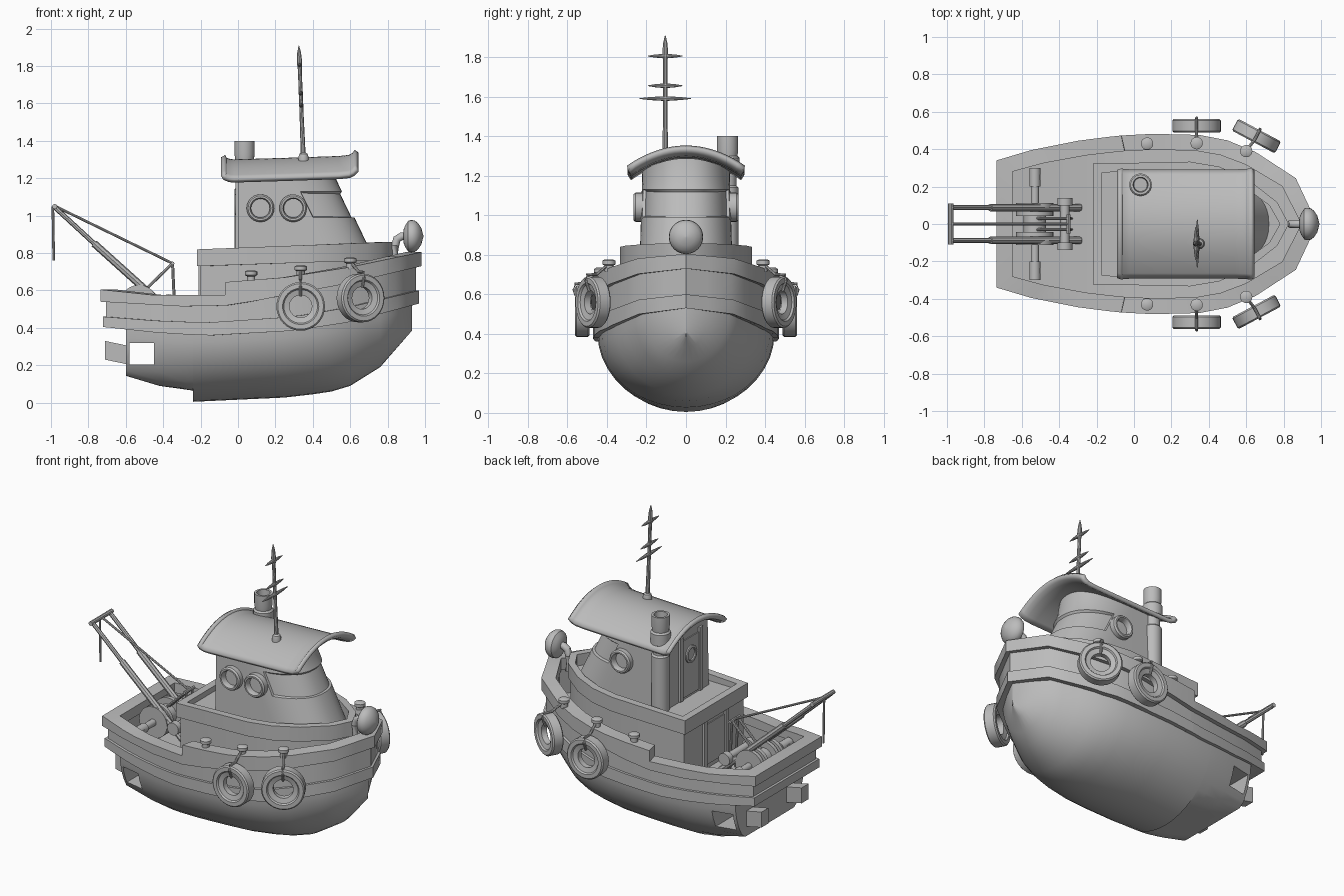
import bpy, bmesh, math
from mathutils import Vector

cube = bpy.data.objects.get("Cube")
if cube:
    bpy.data.objects.remove(cube, do_unlink=True)

grey = bpy.data.materials.new("plain_grey")
grey.use_nodes = True
grey.diffuse_color = (0.5, 0.5, 0.5, 1)
grey.node_tree.nodes["Principled BSDF"].inputs["Base Color"].default_value = (0.5, 0.5, 0.5, 1)
parts = []


def finish(name, bm):
    bmesh.ops.recalc_face_normals(bm, faces=bm.faces)
    me = bpy.data.meshes.new(name)
    bm.to_mesh(me)
    bm.free()
    me.materials.append(grey)
    ob = bpy.data.objects.new(name, me)
    bpy.context.collection.objects.link(ob)
    parts.append(ob)
    return ob


def loft_bm(rings, wrap=False):
    """Skin closed rings; wrap joins last to first, otherwise both ends are capped."""
    bm = bmesh.new()
    vs = [[bm.verts.new(p) for p in r] for r in rings]
    n = len(vs[0])
    for a, b in zip(vs, vs[1:] + vs[:1] if wrap else vs[1:]):
        for i in range(n):
            j = (i + 1) % n
            bm.faces.new((a[i], a[j], b[j], b[i]))
    if not wrap:
        for r in (vs[0], vs[-1]):
            for i in range((n - 1) // 2):
                bm.faces.new(dict.fromkeys((r[i], r[i + 1], r[n - 2 - i], r[n - 1 - i])))
    return bm


def loft(name, rings, wrap=False):
    return finish(name, loft_bm(rings, wrap))


def circle(c, axis, r, n):
    q = Vector(axis).to_track_quat('Z', 'Y')
    return [Vector(c) + q @ Vector((r * math.cos(k * math.tau / n), r * math.sin(k * math.tau / n), 0))
            for k in range(n)]


def turned(name, loc, axis, profile, wrap=False, n=24):
    """Revolve (radius, height) pairs about an axis."""
    d = Vector(axis).normalized()
    return loft(name, [circle(Vector(loc) + d * h, d, r, n) for r, h in profile], wrap)


def tube(name, pts, r, n=10):
    pts = [Vector(p) for p in pts]
    last = len(pts) - 1
    return loft(name, [circle(p, pts[min(i + 1, last)] - pts[max(i - 1, 0)], r, n)
                       for i, p in enumerate(pts)])


def box(name, lo, hi):
    return loft(name, [[(x, lo[1], lo[2]), (x, hi[1], lo[2]), (x, hi[1], hi[2]), (x, lo[1], hi[2])]
                       for x in (lo[0], hi[0])])


def table(*pts):
    """Piecewise-linear function through the points."""
    def f(x):
        if x <= pts[0][0]:
            return pts[0][1]
        for (a, u), (b, v) in zip(pts, pts[1:]):
            if x <= b:
                return u + (v - u) * (x - a) / (b - a)
        return pts[-1][1]
    return f


def plan_ring(beam, xs, off, zf):
    """Loop round a boat-shaped plan, shrunk by off, at height zf(x)."""
    mid = (xs[0] + xs[-1]) / 2
    sx = 1 - off / (xs[-1] - mid)
    sy = 1 - off / beam(mid)
    half = [(mid + (x - mid) * sx, beam(x) * sy, zf(x)) for x in xs]
    return [(x, -y, z) for x, y, z in half] + [(x, y, z) for x, y, z in half[-2::-1]]


def band(name, beam, xs, outer, inner, low, high):
    loft(name, [plan_ring(beam, xs, o, f) for o, f in
                ((outer, low), (outer, high), (inner, high), (inner, low))], wrap=True)


# Hull lines
beam = table((-.735, .34), (-.55, .395), (-.3, .445), (-.09, .472), (.1, .482), (.35, .476),
             (.5, .447), (.65, .385), (.865, .245), (.98, 0))
strake_low = table((-.73, .405), (-.4, .37), (-.15, .36), (.3, .385), (.6, .43), (.98, .53))
strake_top = table((-.73, .46), (-.4, .435), (-.15, .43), (.3, .46), (.6, .51), (.98, .6))
rail_low = table((-.73, .54), (-.3, .515), (-.03, .52), (.25, .575), (.6, .64), (.98, .73))
rail_top = table((-.735, .605), (-.45, .575), (-.07, .575), (-.068, .645), (.25, .67), (.6, .725), (.98, .805))
keel = table((-.24, .005), (.3, .03), (.5, .06), (.6, .09), (.76, .19), (.93, .385))
aft_floor = table((-.62, .15), (-.42, .09), (-.242, .065), (-.24, 0))
xs = [-.735, -.55, -.45, -.3, -.15, -.07, -.068, .1, .25, .35, .43, .5, .58, .65, .76, .865, .925, .98]

# Rounded lower hull, flattened aft, with openings near the stern
sections = []
for x in [-.6, -.42, -.3, -.242, -.24, -.1, .1, .25, .4, .5, .6, .68, .76, .82, .88, .93]:
    b, top, bot = max(beam(x + .03) - .035, .004), strake_low(x) + .02, keel(x)
    sections.append([(x, -b * math.cos(t * math.pi / 20),
                      max(top - (top - bot) * math.sin(t * math.pi / 20), aft_floor(x) + .0002 * abs(t - 10)))
                     for t in range(21)])
hull = loft("lower_hull", sections)
cutter = box("stern_cutter", (-.58, -.6, .205), (-.45, .6, .32))
parts.remove(cutter)
cutter.hide_render = True
mod = hull.modifiers.new("stern_opening", 'BOOLEAN')
mod.object = cutter
mod.solver = 'EXACT'
bpy.context.view_layer.objects.active = hull
bpy.ops.object.modifier_apply(modifier=mod.name)
bpy.data.objects.remove(cutter, do_unlink=True)

# Strake, bulwark, rail and deck
band("rubbing_strake", beam, xs, .012, .06, strake_low, strake_top)
band("bulwark", beam, xs, .028, .075, strake_low, rail_low)
band("rail", beam, xs, 0, .085, rail_low, rail_top)
loft("deck", [plan_ring(beam, xs, .05, lambda x, d=d: strake_low(x) + d) for d in (0, .05)])
for s in (-1, 1):
    loft("rudder", [[(x, s * .17, z), (x, s * .24, z), (x, s * .24, z + .1), (x, s * .17, z + .1)]
                    for x, z in ((-.71, .23), (-.59, .205))])

# Deckhouse with raised coaming
house = table((-.2, .305), (.3, .315), (.45, .29), (.6, .225), (.75, .11), (.81, 0))
hx = [-.2, 0, .3, .38, .45, .53, .6, .68, .75, .785, .81]
coam_low = table((-.2, .73), (.81, .765))
coam_top = table((-.2, .82), (.81, .86))
loft("deckhouse", [plan_ring(house, hx, 0, lambda x, z=z: z) for z in (.4, .785)])
band("coaming", house, hx, -.018, .03, coam_low, coam_top)
box("deckhouse_door", (-.206, -.1, .44), (-.19, .08, .7))
for y in (-.12, .1):
    box("deckhouse_door_post", (-.212, y - .015, .42), (-.19, y + .015, .73))

# Wheelhouse with a rounded raked front and inset wraparound window


def roof_arch(y):
    return 1.288 - .1 * (y / .285) ** 2


def cabin_ring(z, under_roof=False):
    nose = .69 - (z - .85) * .48
    w = .232 - .03 * (z - .85)
    bow = nose - .3
    half = [(0, w), (.1, w), (.2, w), (bow, w)]
    half += [(bow + .3 * math.sin(k * math.pi / 24), w * math.cos(k * math.pi / 24) ** .85)
             for k in range(1, 12)] + [(nose, 0)]
    ring = [(x, -y) for x, y in half] + half[-2::-1]
    return [(x, y, roof_arch(y) if under_roof else z) for x, y in ring]


bm = loft_bm([cabin_ring(z) for z in (.78, .99, 1.13, 1.19)] + [cabin_ring(1.22, True)])
glass = [f for f in bm.faces if f.calc_center_median().x > .36 and .99 < f.calc_center_median().z < 1.13]
bmesh.ops.recalc_face_normals(bm, faces=bm.faces)
bmesh.ops.inset_region(bm, faces=glass, thickness=.008, depth=-.014)
finish("wheelhouse", bm)

# Wheelhouse door, portholes
box("cabin_door", (-.006, -.13, .8), (.01, .05, 1.17))
for y in (-.14, .06):
    box("cabin_door_post", (-.014, y - .015, .79), (.01, y + .015, 1.2))
ring_profile = [(.074, 0), (.074, .035), (.066, .045), (.056, .045), (.05, .035), (.05, 0)]
turned("door_window", (-.004, -.04, 1.06), (-1, 0, 0), [(r * .75, h * .3) for r, h in ring_profile], True)
for x, s in ((.12, -1), (.295, -1), (.295, 1)):
    turned("porthole", (x, s * .22, 1.04), (0, s, 0), ring_profile, True)

# Arched roof with upturned ends
bm = bmesh.new()
rows = []
for x, lip, wide in ((-.08, .03, .293), (-.07, .012, .29), (-.045, .002, .287), (-.02, 0, .285), (.25, .008, .285),
                     (.54, .018, .285), (.595, .024, .287), (.618, .036, .29), (.635, .056, .293)):
    rows.append([bm.verts.new((x, wide * k / 10, roof_arch(.285 * k / 10) + lip)) for k in range(-10, 11)])
for a, b in zip(rows, rows[1:]):
    for i in range(20):
        bm.faces.new((a[i], a[i + 1], b[i + 1], b[i]))
roof = finish("roof", bm)
mod = roof.modifiers.new("thickness", 'SOLIDIFY')
mod.thickness, mod.offset = .026, 0

# Funnel and mast
turned("funnel", (.035, .21, 0), (0, 0, 1),
       [(.055, .79), (.055, 1.14), (.045, 1.15), (.045, 1.21), (.06, 1.22), (.06, 1.29), (.05, 1.3), (.054, 1.33),
        (.054, 1.4), (.04, 1.4), (.036, 1.34)])
turned("mast_foot", (.35, -.105, 1.27), (0, 0, 1), [(.026, 0), (.028, .04), (.022, .06), (.012, .068)], n=16)
turned("mast", (.35, -.105, 1.29), (-.04, 0, 1),
       [(.014, 0), (.011, .3), (.011, .49), (.015, .53), (.011, .58), (.002, .62)], n=10)
for z, reach in ((1.59, .13), (1.655, .088), (1.805, .088)):
    turned("antenna_bar", (.35 - (z - 1.3) * .04, -.105, z), (0, 1, 0),
           [(.002, -reach), (.008, -reach * .6), (.013, 0), (.008, reach * .6), (.002, reach)], n=10)

# Searchlight on a bent post
tube("searchlight_post", [(.84, 0, .74), (.84, 0, .84), (.85, 0, .875), (.875, 0, .89), (.91, 0, .89)], .022, 14)
turned("searchlight", (.885, 0, .89), (1, 0, 0),
       [(.035, 0), (.06, .01), (.082, .025), (.087, .04), (.084, .06), (.07, .078), (.045, .095), (.004, .106)])

# Tyre fenders, bollards and ropes on both sides
tyre = [(.06, -.018), (.09, -.026), (.097, -.036), (.122, -.036), (.13, -.028),
        (.13, .028), (.122, .036), (.097, .036), (.09, .026), (.06, .018)]
for s in (-1, 1):
    for x, y, z, tilt, by in ((.335, .525, .515, 0, .432), (.655, .47, .56, 28, .39)):
        a = math.radians(tilt)
        out = Vector((math.sin(a), s * math.cos(a), 0))
        turned("tyre_fender", (x, s * y, z), out, tyre, True, 32)
        bx = x if tilt == 0 else .6
        top = rail_top(bx) + .03
        c = Vector((x, s * y, z))
        up = Vector((0, 0, 1))
        tube("fender_rope", [(bx, s * by, top), c + up * .14 - out * .02, c + up * .138 + out * .035,
                             c + up * .11 + out * .042, c + up * .055 + out * .022], .008, 8)
    for x, y in ((.07, .43), (.335, .432), (.6, .39)):
        turned("bollard", (x, s * y, rail_top(x) - .01), (0, 0, 1),
               [(.022, 0), (.022, .03), (.033, .036), (.033, .055), (.02, .062)], n=16)

# Stern winch
turned("winch_shaft", (-.53, 0, .53), (0, 1, 0),
       [(.03, -.3), (.03, -.2), (.022, -.2), (.022, .2), (.03, .2), (.03, .3)], n=16)
turned("winch_drum", (-.53, 0, .53), (0, 1, 0), [(.06, -.05), (.06, .05)])
for y in (-.1, -.055, .055, .1):
    turned("winch_disc", (-.53, y, .53), (0, 1, 0), [(.1, -.012), (.1, .012)])
turned("roller", (-.37, 0, .54), (0, 1, 0),
       [(.04, -.14), (.04, -.1), (.025, -.1), (.025, .1), (.04, .1), (.04, .14)], n=16)
for y in (-.25, .25):
    box("winch_stand", (-.56, y - .015, .4), (-.5, y + .015, .54))

# Lifting frame
for s in (-1, 1):
    y = s * .088
    tube("boom", [(-.29, y, .42), (-.77, y, .852)], .02, 8)
    tube("boom_tip", [(-.76, y, .843), (-.985, y, 1.05)], .013, 8)
    tube("stay_post", [(-.335, s * .03, .42), (-.35, s * .03, .745)], .008, 8)
    tube("stay_strut", [(-.35, s * .03, .745), (-.52, s * .03, .58)], .008, 8)
tube("boom_crossbar", [(-.98, -.11, 1.048), (-.98, .11, 1.048)], .014, 10)
tube("stay_crossbar", [(-.35, -.05, .745), (-.35, .05, .745)], .01, 8)
tube("stay_rope", [(-.35, 0, .745), (-.98, 0, 1.052)], .007, 8)
tube("hook_line", [(-.99, 0, 1.05), (-.985, 0, .76)], .007, 8)

# Smooth shading with crisp edges
bpy.ops.object.select_all(action='DESELECT')
for ob in parts:
    ob.select_set(True)
bpy.context.view_layer.objects.active = hull
bpy.ops.object.shade_smooth_by_angle(angle=math.radians(32))
